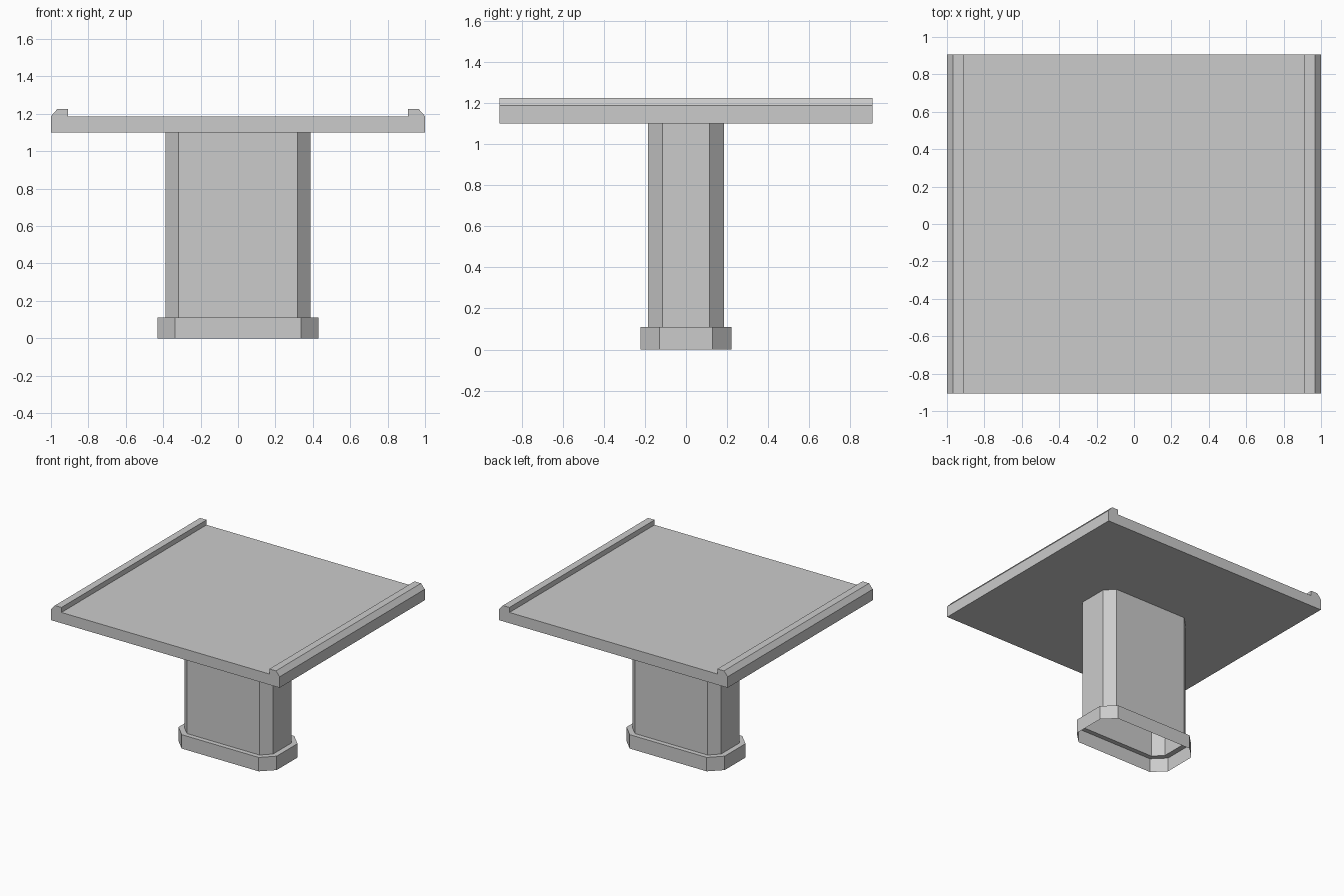
import bpy
import bmesh

cube = bpy.data.objects.get("Cube")
if cube:
    bpy.data.objects.remove(cube, do_unlink=True)

GREY = (0.6, 0.6, 0.6, 1)
grey = bpy.data.materials.new("plain_grey")
grey.use_nodes = True
grey.diffuse_color = GREY
grey.node_tree.nodes["Principled BSDF"].inputs["Base Color"].default_value = GREY


def finish(bm, name):
    mesh = bpy.data.meshes.new(name)
    bm.to_mesh(mesh)
    bm.free()
    mesh.materials.append(grey)
    obj = bpy.data.objects.new(name, mesh)
    bpy.context.collection.objects.link(obj)
    return obj


def octagon(hx, hy, cut_x, cut_y):
    """Rectangle with cut corners, counter-clockwise."""
    return [(hx, -cut_y), (hx, cut_y), (cut_x, hy), (-cut_x, hy),
            (-hx, cut_y), (-hx, -cut_y), (-cut_x, -hy), (cut_x, -hy)]


def skin(name, rings):
    """Open shell through (outline, height) rings."""
    bm = bmesh.new()
    loops = [[bm.verts.new((x, y, z)) for x, y in outline] for outline, z in rings]
    for low, high in zip(loops, loops[1:]):
        for i in range(len(low)):
            j = (i + 1) % len(low)
            bm.faces.new((low[i], low[j], high[j], high[i]))
    return finish(bm, name)


def extrude_y(name, profile, half):
    """Closed solid from an x-z profile."""
    bm = bmesh.new()
    face = bm.faces.new([bm.verts.new((x, -half, z)) for x, z in profile])
    out = bmesh.ops.extrude_face_region(bm, geom=[face])
    moved = [g for g in out["geom"] if isinstance(g, bmesh.types.BMVert)]
    bmesh.ops.translate(bm, verts=moved, vec=(0, 2 * half, 0))
    bmesh.ops.recalc_face_normals(bm, faces=bm.faces)
    return finish(bm, name)


# Hollow pedestal: foot wall, shelf, then column
foot = octagon(0.43, 0.222, 0.337, 0.13)
column = octagon(0.388, 0.185, 0.318, 0.115)
skin("pedestal", [(foot, 0), (foot, 0.11), (column, 0.11), (column, 1.1)])

# Table top with a bevelled lip along both sides
half_profile = [(1, 1.1), (1, 1.187), (0.967, 1.225), (0.91, 1.225), (0.91, 1.185)]
profile = half_profile + [(-x, z) for x, z in reversed(half_profile)]
extrude_y("table_top", profile, 0.907)
